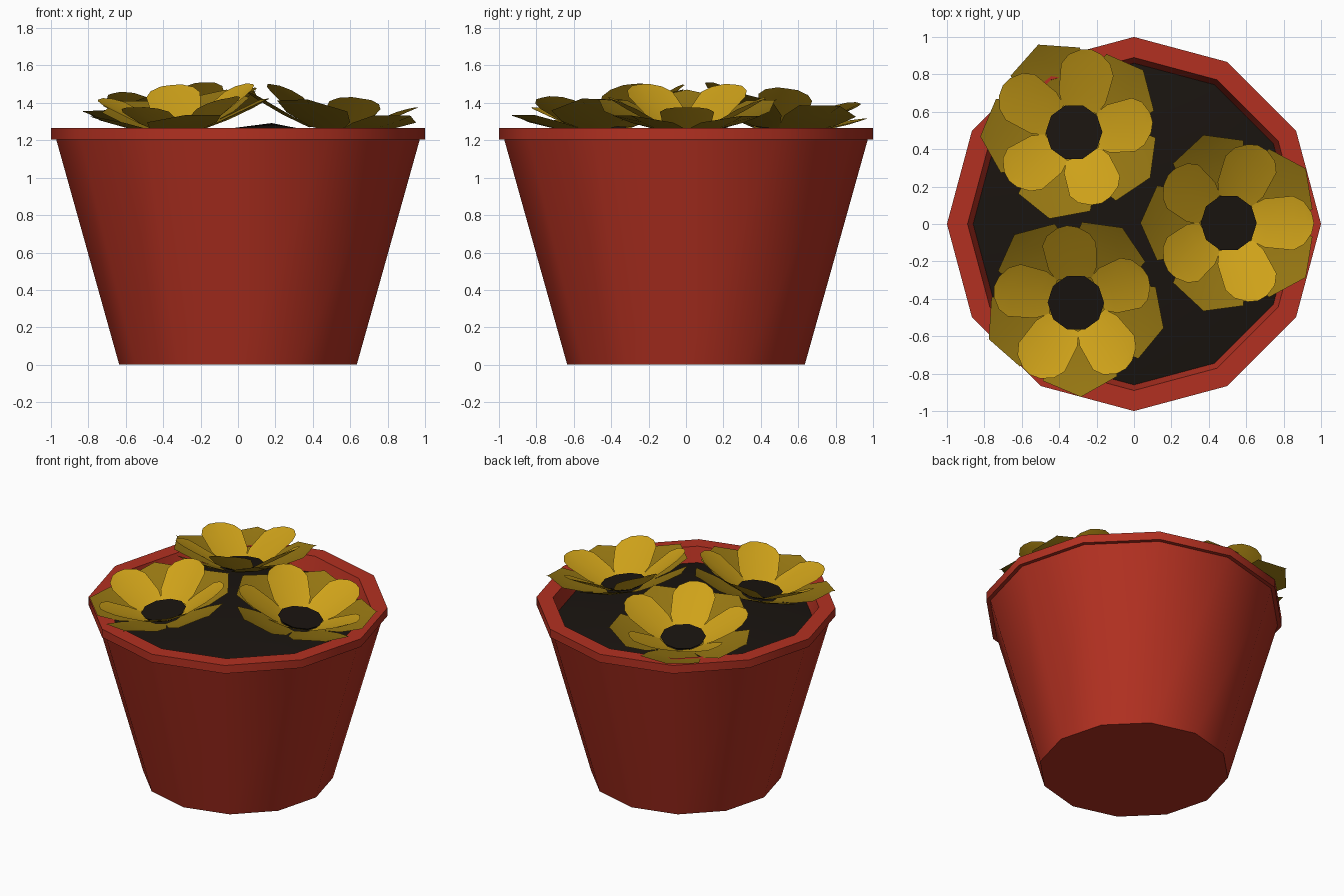
import bpy, bmesh, math
from mathutils import Matrix, Vector

if "Cube" in bpy.data.objects:
    bpy.data.objects.remove(bpy.data.objects["Cube"])


def material(name, rgb):
    m = bpy.data.materials.new(name)
    m.diffuse_color = (*rgb, 1)
    m.use_nodes = True
    m.node_tree.nodes["Principled BSDF"].inputs["Base Color"].default_value = m.diffuse_color
    return m


RED = material("clay_red", (0.45, 0.03, 0.015))
DARK = material("dark_soil", (0.010, 0.007, 0.005))
GOLD = material("petal_gold", (0.62, 0.36, 0.01))
OLIVE = material("petal_olive", (0.30, 0.18, 0.006))


def finish(bm, name, mat, angle):
    bmesh.ops.remove_doubles(bm, verts=bm.verts, dist=1e-4)
    me = bpy.data.meshes.new(name)
    bm.to_mesh(me)
    bm.free()
    me.materials.append(mat)
    ob = bpy.data.objects.new(name, me)
    bpy.context.collection.objects.link(ob)
    bpy.context.view_layer.objects.active = ob
    ob.select_set(True)
    bpy.ops.object.shade_smooth_by_angle(angle=math.radians(angle))
    ob.select_set(False)
    return ob


def add_ring(bm, r, z, n=12):
    return [bm.verts.new((r * math.cos(2 * math.pi * i / n),
                          r * math.sin(2 * math.pi * i / n), z)) for i in range(n)]


def bridge(bm, a, b):
    n = len(a)
    for i in range(n):
        j = (i + 1) % n
        bm.faces.new((a[i], a[j], b[j], b[i]))


# Pot: twelve-sided tapered body, stepped rim and inner lip
bm = bmesh.new()
profile = [(0.635, 0), (0.972, 1.205), (1.0, 1.205), (1.0, 1.265),
           (0.89, 1.265), (0.858, 1.15)]
rings = [add_ring(bm, r, z) for r, z in profile]
for a, b in zip(rings, rings[1:]):
    bridge(bm, a, b)
bm.faces.new(rings[0][::-1])
finish(bm, "pot", RED, 35)

# Soil: low mound with an off-centre peak
bm = bmesh.new()
edge = add_ring(bm, 0.86, 1.158)
peak = bm.verts.new((0.18, 0.08, 1.292))
for i in range(12):
    bm.faces.new((edge[i], edge[(i + 1) % 12], peak))
finish(bm, "soil", DARK, 35)


# Whorl of five cupped petals; rows are (radius, half width, middle z, edge z)
def petals(name, rows, phase, place, mat):
    bm = bmesh.new()
    for k in range(5):
        rot = Matrix.Rotation(math.radians(phase + 72 * k), 4, 'Z')
        grid = [[bm.verts.new(place @ rot @ Vector((r + (0.012 if s == 0 else 0), s * w,
                                                    ze if s else zm)))
                 for s in (-1, 0, 1)] for r, w, zm, ze in rows]
        # pointed last row collapses to a single tip
        for a, b in zip(grid, grid[1:]):
            for i in (0, 1):
                bm.faces.new((a[i], b[i], b[i + 1], a[i + 1]))
    finish(bm, name, mat, 40)


INNER = [(0.125, 0.095, -0.01, 0.0), (0.19, 0.13, 0.025, 0.04),
         (0.33, 0.145, 0.105, 0.125), (0.385, 0.115, 0.14, 0.15),
         (0.425, 0.055, 0.165, 0.165)]
OUTER = [(0.11, 0.085, -0.03, -0.025), (0.26, 0.18, 0.015, 0.03),
         (0.40, 0.20, 0.07, 0.085), (0.495, 0.0, 0.115, 0.115)]

# Flowers: each leans outward from the pot's middle
flowers = [(0.505, 0.005, 0), (-0.32, 0.49, 4), (-0.31, -0.42, 22)]
for n, (x, y, phase) in enumerate(flowers, 1):
    axis = Vector((-y, x, 0)).normalized()
    place = Matrix.Translation((x, y, 1.28)) @ Matrix.Rotation(math.radians(9), 4, axis)
    petals(f"inner_petals_{n}", INNER, phase, place, GOLD)
    petals(f"outer_petals_{n}", OUTER, phase + 36, place, OLIVE)
    # Dark flower centre
    bm = bmesh.new()
    low, top = add_ring(bm, 0.12, -0.02, 10), add_ring(bm, 0.152, 0.008, 10)
    bridge(bm, low, top)
    bm.faces.new(top)
    bm.transform(place)
    finish(bm, f"flower_centre_{n}", DARK, 30)
